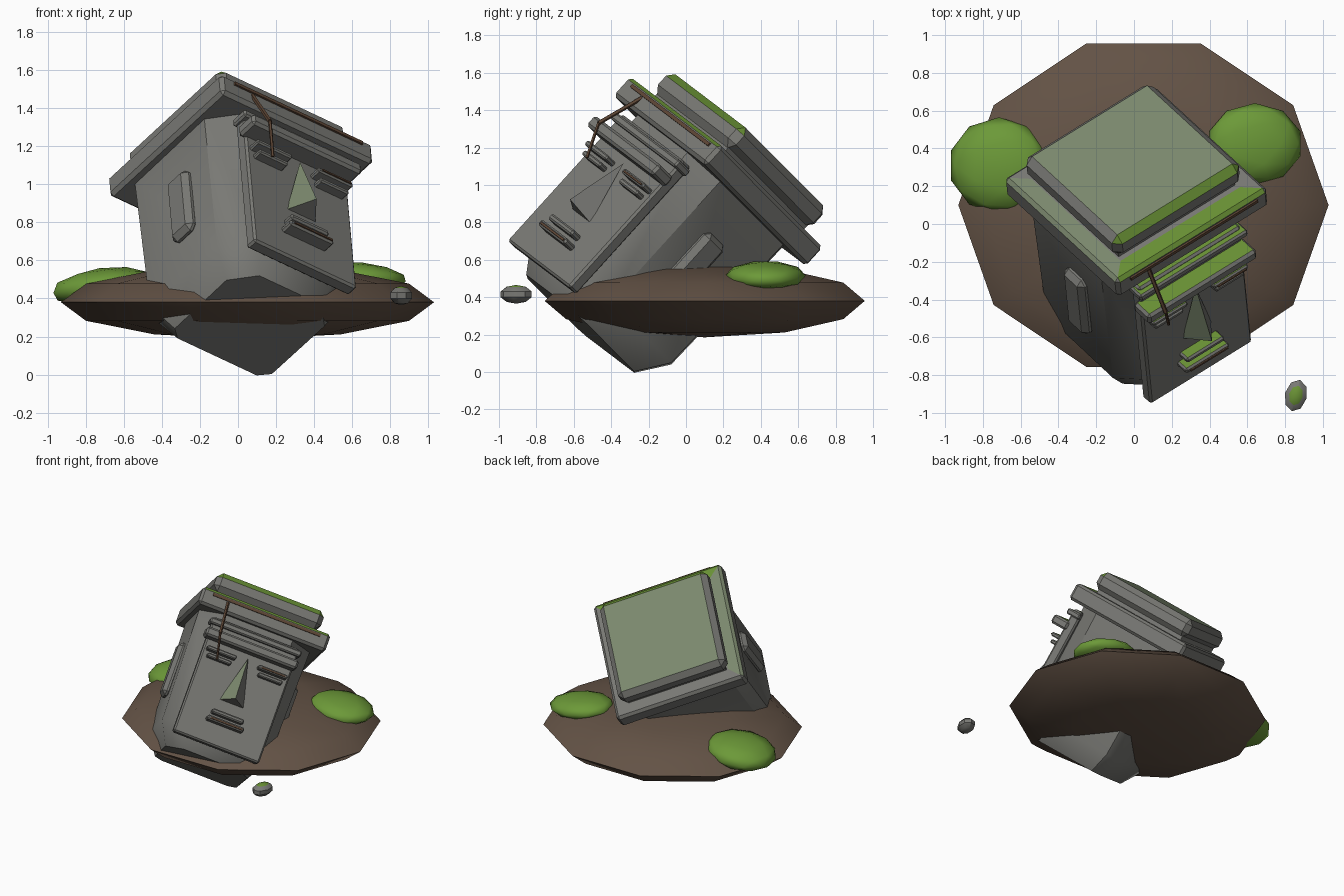
import bpy, bmesh, math
from mathutils import Matrix, Vector

if "Cube" in bpy.data.objects:
    bpy.data.objects.remove(bpy.data.objects["Cube"])


def material(name, rgb):
    m = bpy.data.materials.new(name)
    m.diffuse_color = (*rgb, 1)
    m.use_nodes = True
    m.node_tree.nodes["Principled BSDF"].inputs["Base Color"].default_value = m.diffuse_color
    return m


STONE = material("grey stone", (0.19, 0.19, 0.175))
PALE = material("pale mossy stone", (0.20, 0.25, 0.155))
MOSS = material("green moss", (0.14, 0.28, 0.035))
EARTH = material("brown earth", (0.125, 0.085, 0.06))
TWIG = material("brown twig", (0.11, 0.06, 0.035))
BUSH = material("bush green", (0.15, 0.32, 0.04))

# Tilted frame of the toppled head: columns are right, back, up and centre
right = Vector((0.79, 0.488, -0.37)).normalized()
back = Vector((-0.608, 0.559, -0.561))
back = (back - right * back.dot(right)).normalized()
up = right.cross(back)
HAT = Matrix((right, back, up)).transposed().to_4x4()
HAT.translation = (0.01, 0.195, 1.095)
HEAD = HAT @ Matrix.Translation((-0.016, 0, 0))


def finish(name, bm, mats, rule=None, matrix=None, angle=35):
    bmesh.ops.recalc_face_normals(bm, faces=bm.faces[:])
    for f in bm.faces:
        f.smooth = True
        f.material_index = rule(f) if rule else 0
    me = bpy.data.meshes.new(name)
    bm.to_mesh(me)
    bm.free()
    for m in mats:
        me.materials.append(m)
    me.set_sharp_from_angle(angle=math.radians(angle))
    ob = bpy.data.objects.new(name, me)
    bpy.context.collection.objects.link(ob)
    if matrix:
        ob.matrix_world = matrix
    return ob


def block_mesh(lo, hi, bevel):
    bm = bmesh.new()
    bmesh.ops.create_cube(bm, size=1)
    lo, hi = Vector(lo), Vector(hi)
    for v in bm.verts:
        v.co = Vector([l + (c + 0.5) * (h - l) for l, h, c in zip(lo, hi, v.co)])
    if bevel:
        bmesh.ops.bevel(bm, geom=bm.edges[:], offset=bevel, segments=1,
                        profile=0.5, affect='EDGES')
    return bm


def top_green(f):
    return 1 if f.normal.z > 0.9 else 0


def block(name, lo, hi, bevel=0.01, mats=(STONE,), rule=None, matrix=HEAD):
    return finish(name, block_mesh(lo, hi, bevel), mats, rule, matrix)


def rod(name, a, b, r):
    a, b = Vector(a), Vector(b)
    bm = bmesh.new()
    bmesh.ops.create_cone(bm, cap_ends=True, segments=5, radius1=r, radius2=r,
                          depth=(b - a).length)
    turn = (b - a).to_track_quat('Z', 'Y').to_matrix().to_4x4()
    bm.transform(Matrix.Translation((a + b) / 2) @ turn)
    return finish(name, bm, [TWIG], None, HEAD)


# Earth mound
bm = bmesh.new()
bmesh.ops.create_uvsphere(bm, u_segments=10, v_segments=6, radius=1)
bm.transform(Matrix.Translation((0.05, 0.1, 0.38)) @ Matrix.Diagonal((0.98, 0.9, 0.195, 1))
             @ Matrix.Rotation(math.radians(18), 4, 'Z'))
finish("earth_mound", bm, [EARTH], angle=80)

# Bushes
for name, loc, size, tilt in (("left_bush", (-0.715, 0.31, 0.465), (0.27, 0.255, 0.095), -8),
                              ("right_bush", (0.64, 0.425, 0.515), (0.255, 0.215, 0.075), 6)):
    bm = bmesh.new()
    bmesh.ops.create_icosphere(bm, subdivisions=2, radius=1)
    bm.transform(Matrix.Translation(loc) @ Matrix.Rotation(math.radians(tilt), 4, 'Y')
                 @ Matrix.Diagonal((*size, 1)))
    finish(name, bm, [BUSH], angle=80)

# Loose rock with a mossy top
bm = bmesh.new()
bmesh.ops.create_uvsphere(bm, u_segments=8, v_segments=5, radius=1)
bm.transform(Matrix.Translation((0.857, -0.908, 0.415)) @ Matrix.Rotation(-0.25, 4, 'Z')
             @ Matrix.Diagonal((0.062, 0.09, 0.05, 1)))
finish("loose_rock", bm, [STONE, MOSS], lambda f: int(f.normal.z > 0.8))

# Head body: lofted chamfered square, drawn in at the chin
half = [(0.27, -0.435), (0.435, -0.27), (0.43, 0.33), (0.35, 0.40)]
ring = half + [(-x, y) for x, y in reversed(half)]
bm = bmesh.new()
loops = [[bm.verts.new((x * s, y * s, z)) for x, y in ring]
         for z, s in ((-0.06, 1.01), (-0.97, 0.97), (-1.135, 0.75))]
for a, b in zip(loops, loops[1:]):
    for i in range(8):
        j = (i + 1) % 8
        bm.faces.new((a[i], a[j], b[j], b[i]))
bm.faces.new(loops[0])
bm.faces.new(loops[-1])
finish("head_body", bm, [STONE], None, HEAD, 40)

# Face panel and forehead
block("face_panel", (-0.34, -0.475, -1.065), (0.34, -0.40, -0.15), 0.012,
      (STONE, MOSS), top_green)
block("forehead", (-0.36, -0.51, -0.21), (0.36, -0.40, -0.165), 0.01,
      (STONE, MOSS), top_green)
block("brow", (-0.37, -0.585, -0.325), (0.355, -0.45, -0.255), 0.015,
      (STONE, MOSS), top_green)

# Eyes, ears and their mirror images
for side, s in (("left", -1), ("right", 1)):
    x = 0.202 * s
    block(side + "_upper_lid", (x - 0.115, -0.545, -0.41), (x + 0.115, -0.46, -0.38),
          0.008, (STONE, MOSS), top_green)
    block(side + "_lower_lid", (x - 0.095, -0.53, -0.46), (x + 0.095, -0.46, -0.43),
          0.008, (STONE, PALE), top_green)
    e = sorted((0.40 * s, 0.475 * s))
    block(side + "_ear", (e[0], -0.115, -0.75), (e[1], 0.055, -0.33), 0.03)

# Nose wedge
bm = bmesh.new()
apex, left, rightv, tip, inner = [bm.verts.new(p) for p in (
    (0, -0.50, -0.36), (-0.095, -0.47, -0.72), (0.095, -0.47, -0.72),
    (0, -0.605, -0.70), (0, -0.45, -0.70))]
for f in ((apex, left, tip), (apex, tip, rightv), (left, rightv, tip),
          (apex, inner, left), (apex, rightv, inner), (left, inner, rightv)):
    bm.faces.new(f)
finish("nose", bm, [STONE, PALE],
       lambda f: int(f.normal.x < -0.3 and f.normal.y < -0.2), HEAD, 20)

# Lips
block("upper_lip", (-0.125, -0.54, -0.845), (0.125, -0.46, -0.81), 0.01,
      (STONE, MOSS), top_green)
block("lower_lip", (-0.145, -0.55, -0.905), (0.145, -0.46, -0.87), 0.01,
      (STONE, MOSS), top_green)

# Flat hat: wide lower plate with a mossy front strip
bm = block_mesh((-0.505, -0.495, -0.10), (0.505, 0.49, 0.035), 0.02)
top = [f for f in bm.faces if f.normal.z > 0.9]
bmesh.ops.inset_region(bm, faces=top, thickness=0.12)


def plate_rule(f):
    c = f.calc_center_median()
    if f.normal.z < 0.6:
        return 0
    return 2 if c.y < -0.38 else 1 if c.x < -0.3 else 0


finish("hat_lower_plate", bm, [STONE, PALE, MOSS], plate_rule, HAT)

# Upper slab of the hat
block("hat_upper_slab", (-0.425, -0.40, 0.06), (0.425, 0.42, 0.205), 0.04,
      (STONE, PALE, MOSS),
      lambda f: 1 if f.normal.z > 0.9 else 2 if f.normal.z > 0.4 and f.normal.y < -0.3 else 0,
      HAT)
block("hat_neck", (-0.39, -0.36, 0.02), (0.39, 0.39, 0.08), 0, matrix=HAT)

# Twigs caught on the hat edge, the brow and the eye
block("hat_twig", (-0.42, -0.505, -0.012), (0.43, -0.485, 0.008), 0, (TWIG,), matrix=HAT)
rod("hanging_twig_upper", (-0.28, -0.49, -0.02), (-0.27, -0.60, -0.28), 0.012)
rod("hanging_twig_lower", (-0.27, -0.60, -0.28), (-0.22, -0.54, -0.46), 0.009)
block("eye_twig", (0.11, -0.552, -0.402), (0.30, -0.54, -0.392), 0, (TWIG,))
block("lip_twig", (-0.12, -0.557, -0.895), (0.13, -0.545, -0.883), 0, (TWIG,))
